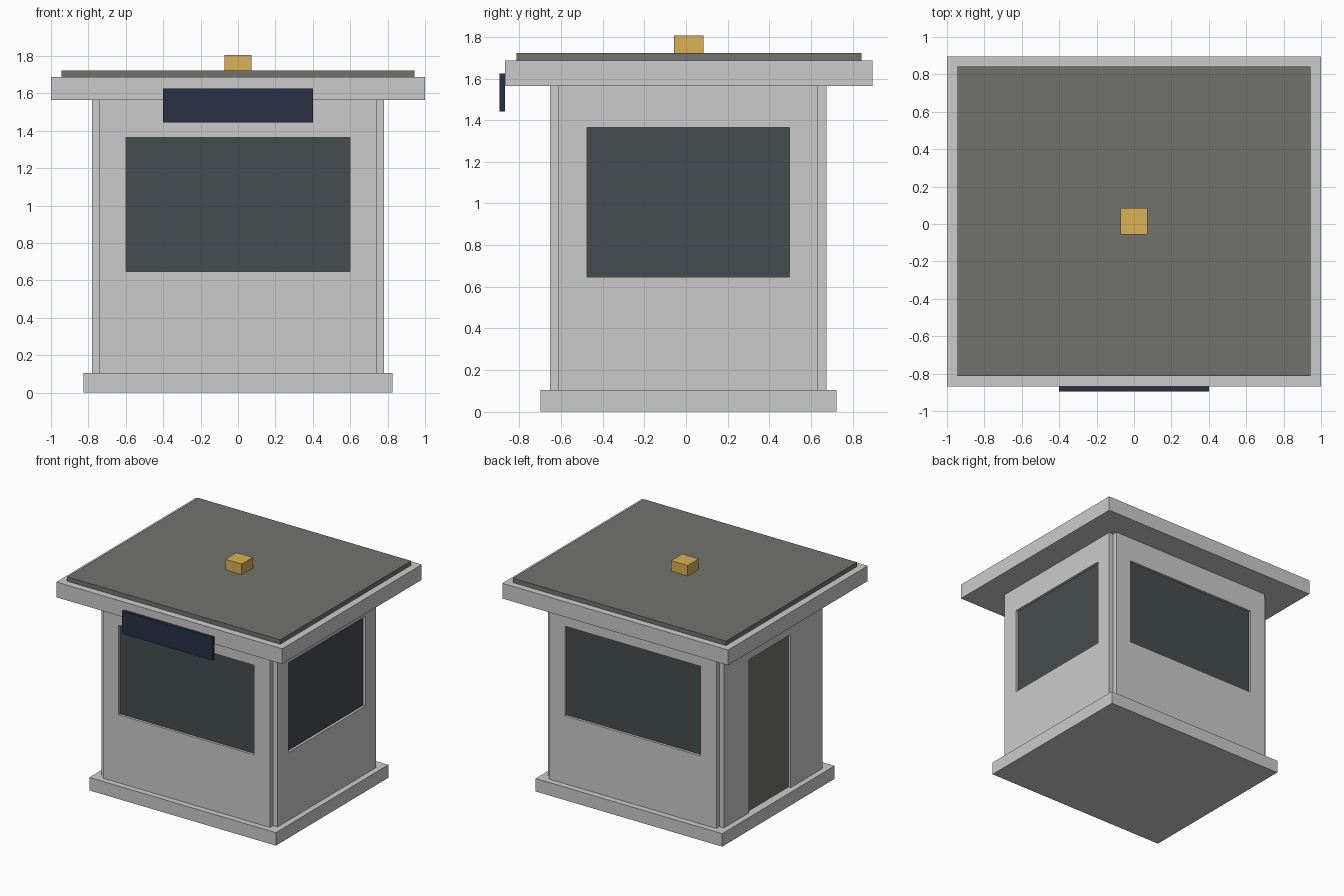
import bpy, bmesh

if "Cube" in bpy.data.objects:
    bpy.data.objects.remove(bpy.data.objects["Cube"])


def material(name, rgb):
    m = bpy.data.materials.new(name)
    m.diffuse_color = (*rgb, 1)
    m.use_nodes = True
    m.node_tree.nodes["Principled BSDF"].inputs["Base Color"].default_value = m.diffuse_color
    return m


def add_object(name, bm, mat=None):
    bmesh.ops.recalc_face_normals(bm, faces=bm.faces)
    me = bpy.data.meshes.new(name)
    bm.to_mesh(me)
    bm.free()
    ob = bpy.data.objects.new(name, me)
    bpy.context.collection.objects.link(ob)
    if mat:
        me.materials.append(mat)
    return ob


def box(name, x, y, z, mat=None):
    """Box from (min, max) ranges on each axis."""
    bm = bmesh.new()
    bmesh.ops.create_cube(bm, size=1)
    for v in bm.verts:
        v.co = [(r[0] + r[1]) / 2 + c * (r[1] - r[0]) for r, c in zip((x, y, z), v.co)]
    return add_object(name, bm, mat)


glass = material("dark_glass", (0.06, 0.075, 0.08))
dark_grey = material("dark_grey", (0.17, 0.17, 0.155))
navy = material("navy", (0.022, 0.03, 0.062))
amber = material("amber", (0.7, 0.445, 0.098))

X, Y0, Y1, NOTCH = 0.78, -0.653, 0.674, 0.04
BASE, EAVES = 0.104, 1.565

# Plinth
box("plinth", (-0.826, 0.826), (-0.70, 0.722), (0, BASE))

# Walls: rectangle with notched corners, extruded upward
cy, hy = (Y0 + Y1) / 2, (Y1 - Y0) / 2
outline = []
for sx, sy in ((1, 1), (-1, 1), (-1, -1), (1, -1)):
    a, b, n = sx * X, sy * hy, NOTCH
    corner = [(a, b - sy * n), (a - sx * n, b - sy * n), (a - sx * n, b)]
    outline += corner if sx * sy > 0 else corner[::-1]
bm = bmesh.new()
face = bm.faces.new([bm.verts.new((x, y + cy, BASE)) for x, y in outline])
ext = bmesh.ops.extrude_face_region(bm, geom=[face])["geom"]
bmesh.ops.translate(bm, vec=(0, 0, EAVES - BASE),
                    verts=[g for g in ext if isinstance(g, bmesh.types.BMVert)])
bm.normal_update()
if not any(f.normal.z < -0.5 for f in bm.faces):
    bm.faces.new([v for v in bm.verts if abs(v.co.z - BASE) < 1e-5])
walls = add_object("walls", bm)


def opening(name, axis, sign, surface, span, z, mat, cut_z=None):
    """Cut a recess in one wall and set a panel back inside it."""
    def rng(inner, outer):
        return tuple(sorted((surface - sign * inner, surface - sign * outer)))

    def block(label, depth, zz, m=None):
        return box(label, *((depth, span) if axis == "x" else (span, depth)), zz, m)

    cutter = block(name + "_cutter", rng(0.04, -0.1), cut_z or z)
    cutter.hide_render = True
    mod = walls.modifiers.new(name, "BOOLEAN")
    mod.operation, mod.solver, mod.object = "DIFFERENCE", "EXACT", cutter
    bpy.context.view_layer.objects.active = walls
    bpy.ops.object.modifier_apply(modifier=name)
    bpy.data.objects.remove(cutter)
    block(name, rng(0.04, 0.02), z, mat)


# Windows on front, back and right, door on the left
WIN = (0.648, 1.365)
opening("front_window", "y", -1, Y0, (-0.60, 0.60), WIN, glass)
opening("back_window", "y", 1, Y1, (-0.60, 0.60), WIN, glass)
opening("right_window", "x", 1, X, (-0.475, 0.498), WIN, glass)
opening("door", "x", -1, -X, (-0.21, 0.315), (BASE, 1.33), dark_grey, (0.05, 1.33))

# Roof slab, covering and beacon
box("roof_slab", (-1, 1), (-0.87, 0.896), (EAVES, 1.687))
box("roof_covering", (-0.944, 0.944), (-0.814, 0.842), (1.687, 1.722), dark_grey)
box("roof_beacon", (-0.073, 0.073), (-0.057, 0.085), (1.722, 1.806), amber)

# Blank sign board on the front of the roof edge
box("sign_board", (-0.40, 0.40), (-0.896, -0.87), (1.443, 1.625), navy)
